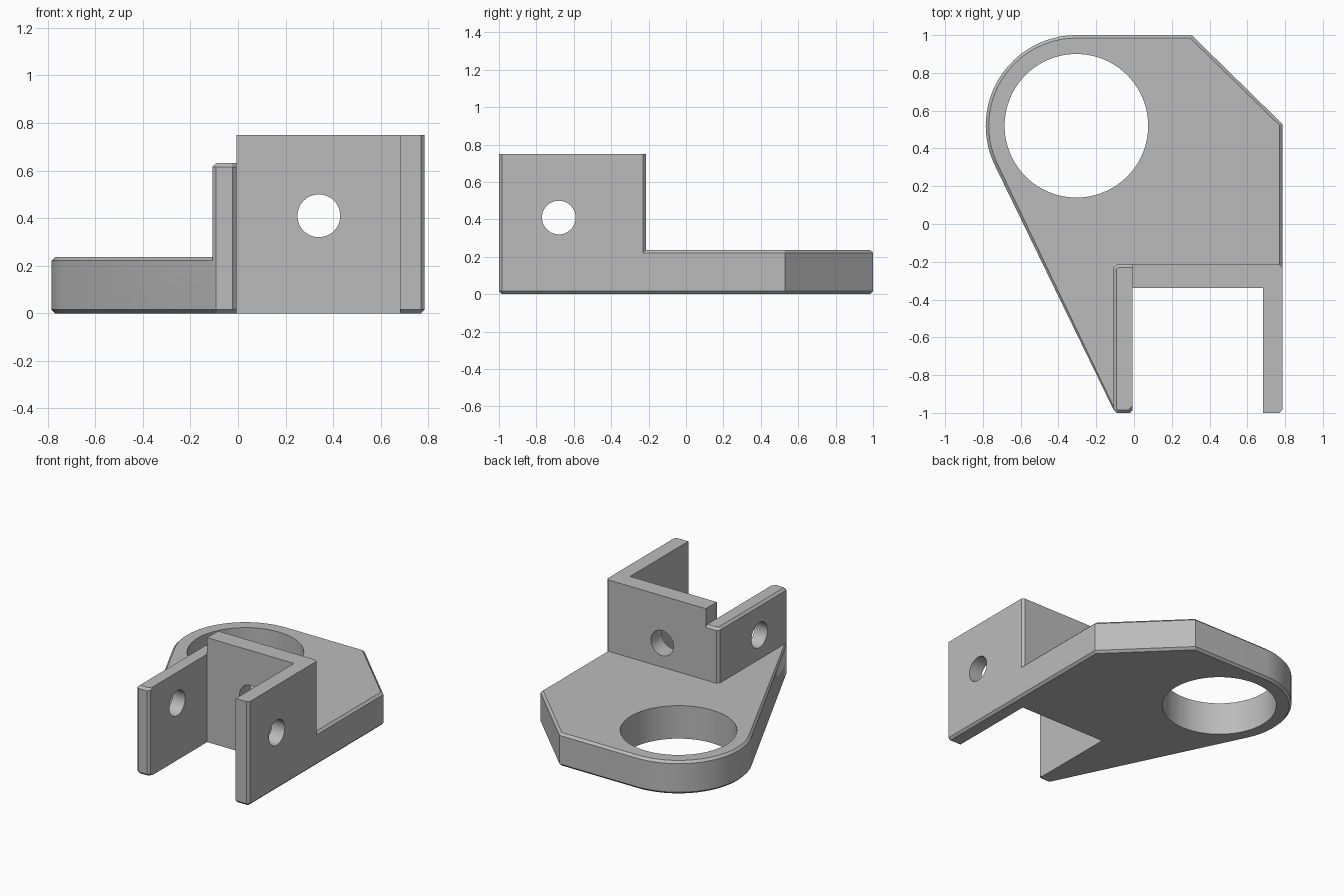
import bpy, bmesh, math
from mathutils import Vector, Matrix

cube = bpy.data.objects.get("Cube")
if cube:
    bpy.data.objects.remove(cube, do_unlink=True)

C = 0.016                              # chamfer size
W, FRONT, BACK, SLOT = 0.785, -1.0, -0.215, -0.34
IN_L, IN_R, OUT_L = -0.007, 0.682, -0.108
RING = Vector((-0.305, 0.52))          # centre of the large bore
R_OUT, R_BORE, R_PIN = 0.48, 0.38, 0.09
PIN_Z, PLATE_H = 0.41, 0.237

grey = bpy.data.materials.new("grey_metal")
grey.use_nodes = True
grey.diffuse_color = (0.5, 0.5, 0.5, 1)
grey.node_tree.nodes["Principled BSDF"].inputs["Base Color"].default_value = (0.5, 0.5, 0.5, 1)


def make_object(name, bm):
    bmesh.ops.recalc_face_normals(bm, faces=bm.faces)
    mesh = bpy.data.meshes.new(name)
    bm.to_mesh(mesh)
    bm.free()
    mesh.materials.append(grey)
    obj = bpy.data.objects.new(name, mesh)
    bpy.context.collection.objects.link(obj)
    return obj


def prism(name, outline, z0, z1, chamfered=None):
    """Extrude a plan outline; chamfer the edges picked by a rule on the edge ends."""
    bm = bmesh.new()
    face = bm.faces.new([bm.verts.new((x, y, z0)) for x, y in outline])
    top = bmesh.ops.extrude_face_region(bm, geom=[face])["geom"]
    bmesh.ops.translate(bm, vec=(0, 0, z1 - z0),
                        verts=[v for v in top if isinstance(v, bmesh.types.BMVert)])
    bmesh.ops.recalc_face_normals(bm, faces=bm.faces)
    if chamfered:
        edges = [e for e in bm.edges if chamfered(e.verts[0].co, e.verts[1].co)]
        bmesh.ops.bevel(bm, geom=edges, offset=C, segments=1, affect='EDGES')
    return make_object(name, bm)


def drill(name, centre, radius, depth, axis, sides=48):
    turn = {"x": Matrix.Rotation(math.pi / 2, 4, 'Y'),
            "y": Matrix.Rotation(math.pi / 2, 4, 'X'), "z": Matrix()}[axis]
    bm = bmesh.new()
    bmesh.ops.create_cone(bm, cap_ends=True, segments=sides, radius1=radius, radius2=radius,
                          depth=depth, matrix=Matrix.Translation(centre) @ turn)
    return make_object(name, bm)


def combine(target, tool, operation):
    mod = target.modifiers.new(operation.lower(), 'BOOLEAN')
    mod.operation, mod.object, mod.solver = operation, tool, 'EXACT'
    graph = bpy.context.evaluated_depsgraph_get()
    mesh = bpy.data.meshes.new_from_object(target.evaluated_get(graph))
    target.modifiers.clear()
    target.data = mesh
    bpy.data.objects.remove(tool, do_unlink=True)


# Base plate: rounded ring end, tangent flank, cut corner and two front prongs
tip = Vector((OUT_L, FRONT + C))
to_tip = tip - RING
tangent = math.atan2(to_tip.y, to_tip.x) - math.acos(R_OUT / to_tip.length) + 2 * math.pi
arc = []
for i in range(33):
    a = math.pi / 2 + (tangent - math.pi / 2) * i / 32
    arc.append((RING.x + R_OUT * math.cos(a), RING.y + R_OUT * math.sin(a)))
right_prong = [(IN_R, FRONT), (W - C, FRONT), (W, FRONT + C)]
left_prong = [tuple(tip), (OUT_L + C, FRONT), (IN_L - C, FRONT), (IN_L, FRONT + C)]
plate_outline = (arc + left_prong + [(IN_L, SLOT), (IN_R, SLOT)] + right_prong
                 + [(W, 0.53), (0.305, 1.0)])


def plate_edges(a, b):
    if abs(a.z - b.z) > 0.01:
        return False
    mid = (a + b) / 2
    in_slot = IN_L - 0.001 < mid.x < IN_R + 0.001 and SLOT - 0.4 < mid.y < SLOT + 0.01
    at_tip = mid.y < FRONT + 0.05
    return not in_slot and not (at_tip and mid.z > 0.1)


bracket = prism("mounting_bracket", plate_outline, 0, PLATE_H, plate_edges)

# Tall wall: right cheek and back wall in one L shape
tall = [(IN_L, SLOT), (IN_R, SLOT)] + right_prong + [(W, BACK - C), (W - C, BACK), (IN_L, BACK)]
combine(bracket, prism("tall_wall", tall, 0.1, 0.75), 'UNION')

# Lower left cheek, chamfered on top except along the slot
low = left_prong + [(IN_L, BACK), (OUT_L + C, BACK), (OUT_L, BACK - C)]
cheek = prism("left_cheek", low, 0.1, 0.632,
              lambda a, b: min(a.z, b.z) > 0.6 and (a + b).x / 2 < IN_L - 0.002)
combine(bracket, cheek, 'UNION')

# Large bore, cross pin hole and back wall hole
combine(bracket, drill("bore", (RING.x, RING.y, 0.1), R_BORE, 1, "z", 96), 'DIFFERENCE')
combine(bracket, drill("pin_hole", (0.34, -0.68, PIN_Z), R_PIN, 2, "x"), 'DIFFERENCE')
combine(bracket, drill("back_hole", (0.34, -0.28, PIN_Z), R_PIN, 0.4, "y"), 'DIFFERENCE')

# Smooth round surfaces, keep edges crisp
bpy.ops.object.select_all(action='DESELECT')
bracket.select_set(True)
bpy.context.view_layer.objects.active = bracket
bpy.ops.object.shade_smooth_by_angle(angle=math.radians(25))
